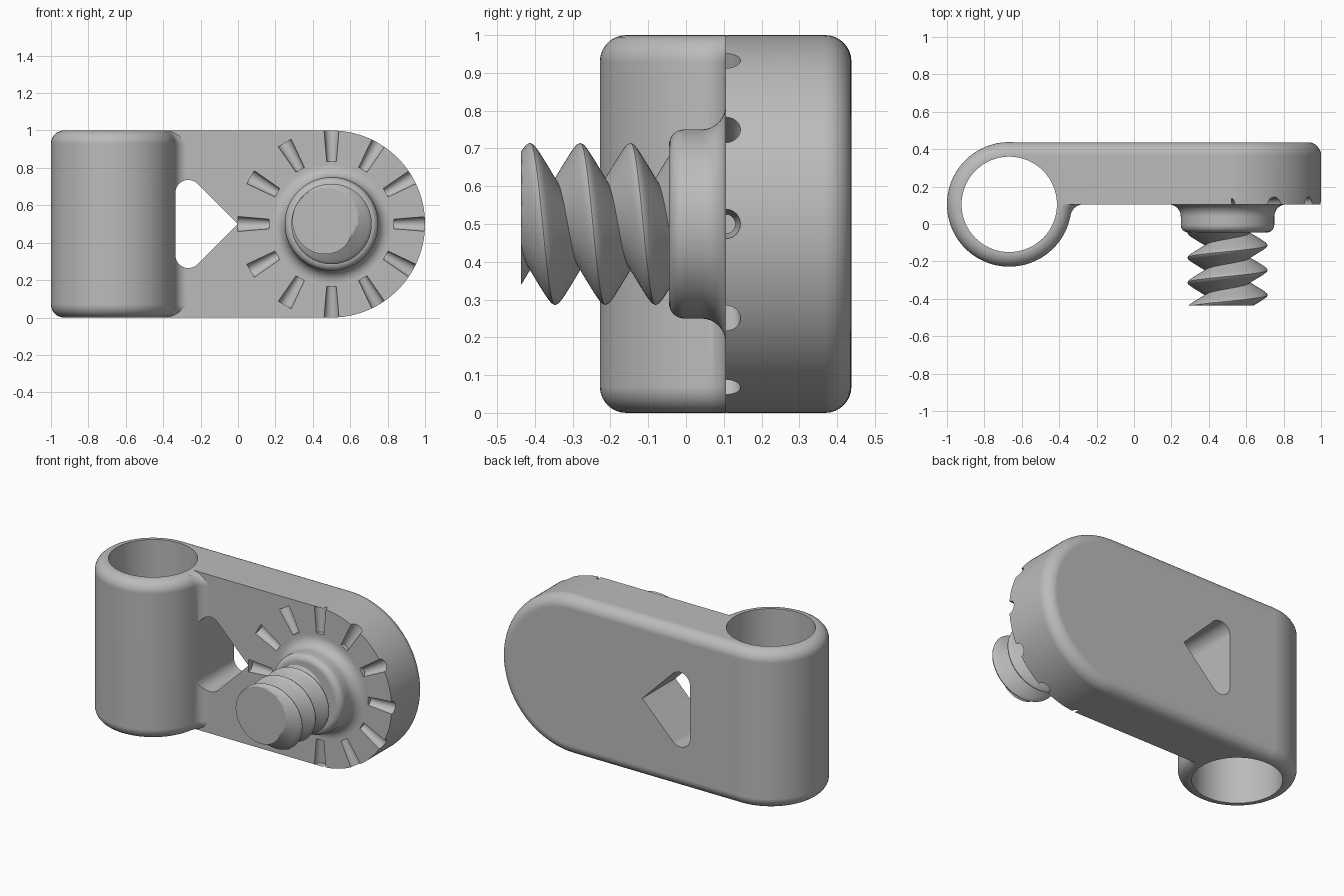
import bpy, bmesh
from math import sin, cos, pi, sqrt, tau, radians
from mathutils import Vector

if "Cube" in bpy.data.objects:
    bpy.data.objects.remove(bpy.data.objects["Cube"])

grey = bpy.data.materials.new("plain_grey")
grey.use_nodes = True
colour = (0.5, 0.5, 0.5, 1)
grey.diffuse_color = colour
grey.node_tree.nodes["Principled BSDF"].inputs["Base Color"].default_value = colour

FRONT, BACK = 0.105, 0.437      # arm faces along y
TUBE_X, TUBE_R, BORE_R = -0.667, 0.333, 0.255
EDGE = 0.07                     # rounding of the outer edges
FILLET = 0.07
STEPS = 8
QUARTER = [pi / 2 * i / STEPS for i in range(STEPS + 1)]


def finish(name, bm):
    bmesh.ops.recalc_face_normals(bm, faces=bm.faces[:])
    mesh = bpy.data.meshes.new(name)
    bm.to_mesh(mesh)
    bm.free()
    mesh.materials.append(grey)
    obj = bpy.data.objects.new(name, mesh)
    bpy.context.collection.objects.link(obj)
    return obj


def loft(name, rings):
    """Skin a stack of equal-length rings and cap both ends."""
    bm = bmesh.new()
    rows = [[bm.verts.new(p) for p in ring] for ring in rings]
    n = len(rows[0])
    for a, b in zip(rows, rows[1:]):
        for i in range(n):
            j = (i + 1) % n
            bm.faces.new((a[i], a[j], b[j], b[i]))
    bm.faces.new(rows[0])
    bm.faces.new(rows[-1])
    return finish(name, bm)


def circle(centre, u, v, r, n=96):
    c, u, v = Vector(centre), Vector(u), Vector(v)
    return [c + r * (u * cos(tau * i / n) + v * sin(tau * i / n)) for i in range(n)]


def combine(target, tool, operation):
    mod = target.modifiers.new("cut", 'BOOLEAN')
    mod.operation, mod.solver, mod.object = operation, 'EXACT', tool
    bpy.context.view_layer.objects.active = target
    bpy.ops.object.modifier_apply(modifier=mod.name)
    bpy.data.objects.remove(tool)


def smooth(obj, angle=30):
    bpy.ops.object.select_all(action='DESELECT')
    obj.select_set(True)
    bpy.context.view_layer.objects.active = obj
    bpy.ops.object.shade_smooth_by_angle(angle=radians(angle))
    obj.modifiers.new("clean_shading", 'WEIGHTED_NORMAL').keep_sharp = True


X, Y, Z = (1, 0, 0), (0, 1, 0), (0, 0, 1)

# Height and inset of each layer for a rounded top and bottom
rim = [(EDGE * (1 - cos(a)), EDGE * (1 - sin(a))) for a in QUARTER]
rim += [(1 - z, d) for z, d in reversed(rim)]


# Arm: long plate with one round end, rounded on the back edge
def arm_ring(y, d):
    end = [(0.5 + (0.5 - d) * cos(t), 0.5 + (0.5 - d) * sin(t))
           for t in [-pi / 2 + pi * i / 64 for i in range(65)]]
    return [(x, y, z) for x, z in [(TUBE_X, d)] + end + [(TUBE_X, 1 - d)]]


body = loft("clamp_body", [arm_ring(FRONT, 0)] + [
    arm_ring(BACK - EDGE + EDGE * sin(a), EDGE * (1 - cos(a))) for a in QUARTER])

# Tube: upright cylinder with rounded rims
tube = loft("tube", [circle((TUBE_X, FRONT, z), X, Y, TUBE_R - d) for z, d in rim])
combine(body, tube, 'UNION')

# Fillet blending the tube into the front of the arm
reach = sqrt((TUBE_R + FILLET) ** 2 - FILLET ** 2)
fillet_x, fillet_y = TUBE_X + reach, FRONT - FILLET
to_tube = Vector((-reach, FILLET)).normalized()
start = Vector((to_tube.x, to_tube.y)).angle(Vector((0, 1)))


def fillet_ring(z, d):
    r = FILLET + d
    arc = [(fillet_x - r * sin(t), fillet_y + r * cos(t), z)
           for t in [start * (1 - i / 10) for i in range(11)]]
    return arc + [(fillet_x, 0.3, z), (-0.6, 0.3, z), (-0.6, 0.04, z)]


combine(body, loft("fillet", [fillet_ring(z, d) for z, d in rim]), 'UNION')

# Bore through the tube
bore = loft("bore", [circle((TUBE_X, FRONT, z), X, Y, BORE_R) for z in (-0.1, 1.1)])
combine(body, bore, 'DIFFERENCE')

# Triangular window with two rounded corners
left, corner = -0.335, 0.07
cx = left + corner
cz = -cx - corner * sqrt(2)
upper = [(cx + corner * cos(t), cz + corner * sin(t))
         for t in [pi / 4 + 3 * pi / 4 * i / 10 for i in range(11)]]
outline = [(0, 0)] + upper + [(x, -z) for x, z in reversed(upper)]
window = loft("window", [[(x, y, 0.5 + z) for x, z in outline] for y in (0.03, 0.6)])
combine(body, window, 'DIFFERENCE')

# Twelve tapered locking notches around the boss
for k in range(12):
    t = tau * k / 12
    out = Vector((cos(t), 0, sin(t)))
    side = Vector((-sin(t), 0, cos(t)))
    tip = 0.51 if cos(t) > 0.1 else 0.4995
    hub = Vector((0.5, FRONT, 0.5))
    notch = loft("notch", [circle(hub + out * r, side, Y, w, 24)
                           for r, w in ((0.335, 0.026), (tip, 0.04))])
    combine(body, notch, 'DIFFERENCE')
smooth(body)

# Boss: flared base and rounded front edge
flare, nose = 0.065, 0.04
profile = [(0.2, 0.25 + flare)]
profile += [(FRONT - flare + flare * cos(a), 0.25 + flare * (1 - sin(a))) for a in QUARTER]
profile += [(-0.005 - nose * sin(a), 0.21 + nose * cos(a)) for a in QUARTER]
boss = loft("boss", [circle((0.5, y, 0.5), X, Z, r) for y, r in profile])
smooth(boss)

# Screw thread: one pitch of profile swept along a helix, then trimmed flat
PITCH, AROUND, ALONG = 0.133, 64, 16
bm = bmesh.new()
rows = []
for s in range(AROUND * 6 + 1):
    t = pi / 2 - tau * s / AROUND
    row = []
    for j in range(ALONG + 1):
        d = PITCH * (j / ALONG - 0.5)
        r = 0.235 - sqrt((1.75 * d) ** 2 + 0.0004)
        y = -0.28 + PITCH * (s / AROUND - 3) + d
        row.append(bm.verts.new((0.5 + r * cos(t), y, 0.5 + r * sin(t))))
    rows.append(row)
for a, b in zip(rows, rows[1:]):
    for j in range(ALONG):
        bm.faces.new((a[j], a[j + 1], b[j + 1], b[j]))
bmesh.ops.remove_doubles(bm, verts=bm.verts[:], dist=0.0002)
for y, normal in ((-BACK, (0, -1, 0)), (0.0, Y)):
    cut = bmesh.ops.bisect_plane(bm, geom=bm.verts[:] + bm.edges[:] + bm.faces[:],
                                 plane_co=(0, y, 0), plane_no=normal, clear_outer=True)
    rim_edges = [e for e in cut["geom_cut"] if isinstance(e, bmesh.types.BMEdge)]
    bmesh.ops.edgeloop_fill(bm, edges=rim_edges)
thread = finish("thread", bm)
smooth(thread, 40)
